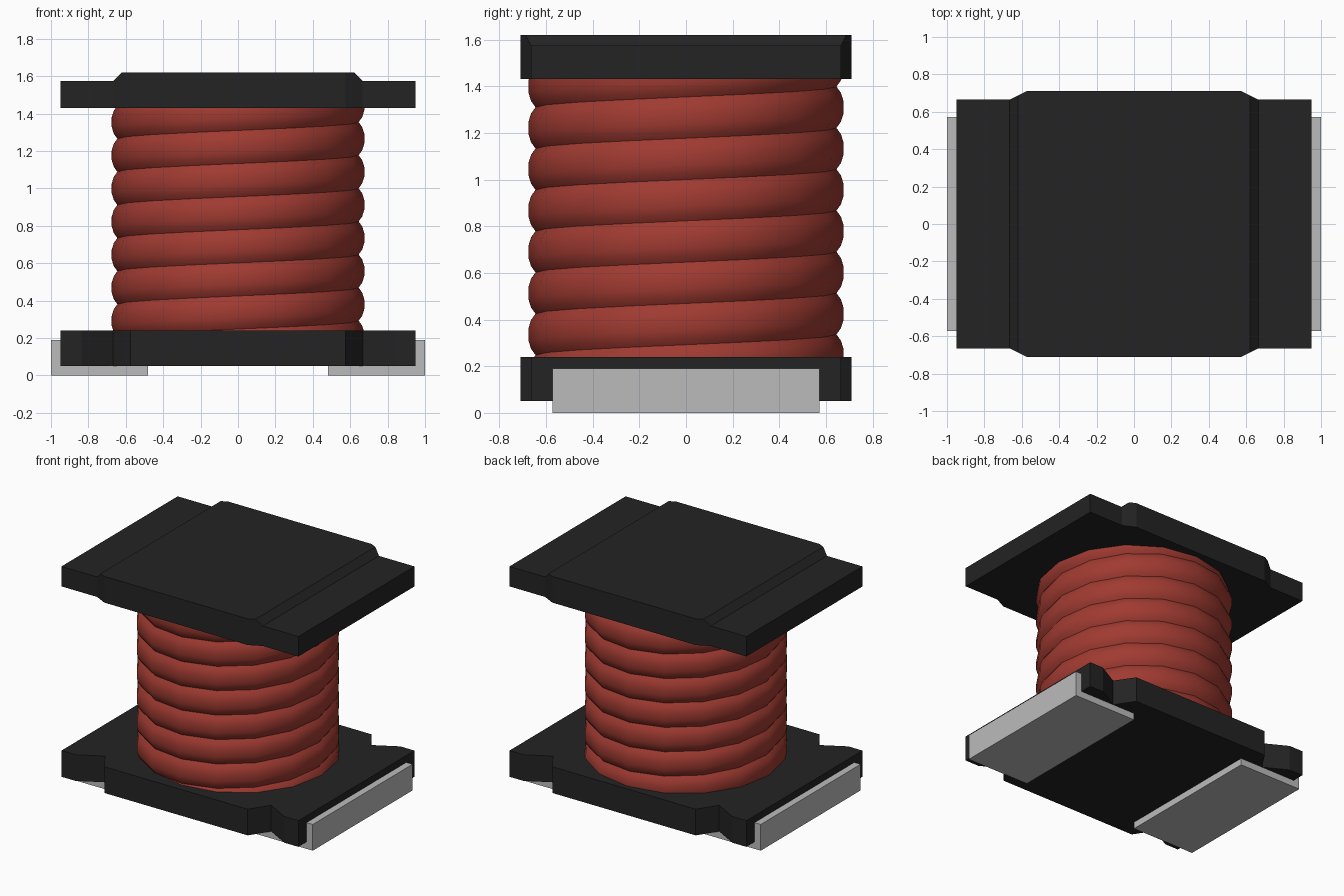
import bpy, bmesh, math

if "Cube" in bpy.data.objects:
    bpy.data.objects.remove(bpy.data.objects["Cube"], do_unlink=True)


def material(name, rgb):
    m = bpy.data.materials.new(name)
    m.use_nodes = True
    m.diffuse_color = (*rgb, 1)
    bsdf = next(n for n in m.node_tree.nodes if n.type == 'BSDF_PRINCIPLED')
    bsdf.inputs["Base Color"].default_value = (*rgb, 1)
    return m


BLACK = material("black ferrite", (0.017, 0.017, 0.017))
RED = material("red enamel", (0.35, 0.043, 0.031))
GREY = material("grey metal", (0.50, 0.50, 0.50))


def add_object(name, bm, mat):
    mesh = bpy.data.meshes.new(name)
    bm.to_mesh(mesh)
    bm.free()
    mesh.materials.append(mat)
    ob = bpy.data.objects.new(name, mesh)
    bpy.context.collection.objects.link(ob)
    return ob


def flange(name, z0, stations):
    """Loft rectangles along x; stations are (x, half depth, top z), mirrored to -x."""
    full = [(-x, h, z) for x, h, z in stations] + stations[::-1]
    bm = bmesh.new()
    rings = [[bm.verts.new(p) for p in ((x, -h, z0), (x, h, z0), (x, h, z), (x, -h, z))]
             for x, h, z in full]
    for a, b in zip(rings, rings[1:]):
        for i in range(4):
            j = (i + 1) % 4
            bm.faces.new((a[i], a[j], b[j], b[i]))
    bm.faces.new(rings[0])
    bm.faces.new(rings[-1])
    bmesh.ops.recalc_face_normals(bm, faces=bm.faces)
    return add_object(name, bm, BLACK)


# Top flange with a raised, chamfered centre
flange("top_flange", 1.43, [(0.95, 0.665, 1.575), (0.665, 0.665, 1.575),
                            (0.62, 0.6875, 1.62), (0.575, 0.71, 1.62)])
# Bottom flange with notches beside the corner ears
flange("bottom_flange", 0.05, [(0.95, 0.665, 0.24), (0.837, 0.665, 0.24),
                               (0.667, 0.572, 0.24), (0.575, 0.71, 0.24)])

# Core inside the winding
bm = bmesh.new()
bmesh.ops.create_cone(bm, cap_ends=True, segments=16, radius1=0.6, radius2=0.6, depth=1.25)
bmesh.ops.translate(bm, vec=(0, 0, 0.835), verts=bm.verts)
add_object("core", bm, BLACK)

# Winding: a rounded strip climbing in a helix, trimmed inside both flanges
PITCH, START, SIDES, TURNS = 0.177, -0.062, 16, 9
PROFILE = [(0, 0.645), (0.15, 0.664), (0.35, 0.675), (0.65, 0.675), (0.85, 0.664), (1, 0.645)]
bm = bmesh.new()
rows = []
for s in range(SIDES * TURNS + 1):
    a = math.tau * s / SIDES
    rows.append([bm.verts.new((r * math.cos(a), r * math.sin(a),
                               START + PITCH * (s / SIDES + t))) for t, r in PROFILE])
for a, b in zip(rows, rows[1:]):
    for i in range(len(PROFILE) - 1):
        bm.faces.new((a[i], b[i], b[i + 1], a[i + 1]))
bmesh.ops.remove_doubles(bm, verts=bm.verts, dist=0.0005)
for z, n in ((0.2, -1), (1.46, 1)):
    bmesh.ops.bisect_plane(bm, geom=bm.verts[:] + bm.edges[:] + bm.faces[:],
                           plane_co=(0, 0, z), plane_no=(0, 0, n), clear_outer=True)
coil = add_object("wire_winding", bm, RED)
bpy.ops.object.select_all(action='DESELECT')
coil.select_set(True)
bpy.context.view_layer.objects.active = coil
bpy.ops.object.shade_smooth_by_angle(angle=math.radians(35))

# L-shaped solder terminals wrapping under each end
L_SHAPE = [(0.48, 0), (1.0, 0), (1.0, 0.19), (0.95, 0.19), (0.95, 0.05), (0.48, 0.05)]
for name, side in (("left_terminal", 1), ("right_terminal", -1)):
    bm = bmesh.new()
    face = bm.faces.new([bm.verts.new((side * x, -0.572, z)) for x, z in L_SHAPE])
    out = bmesh.ops.extrude_face_region(bm, geom=[face])
    moved = [v for v in out["geom"] if isinstance(v, bmesh.types.BMVert)]
    bmesh.ops.translate(bm, vec=(0, 1.144, 0), verts=moved)
    bmesh.ops.recalc_face_normals(bm, faces=bm.faces)
    add_object(name, bm, GREY)
